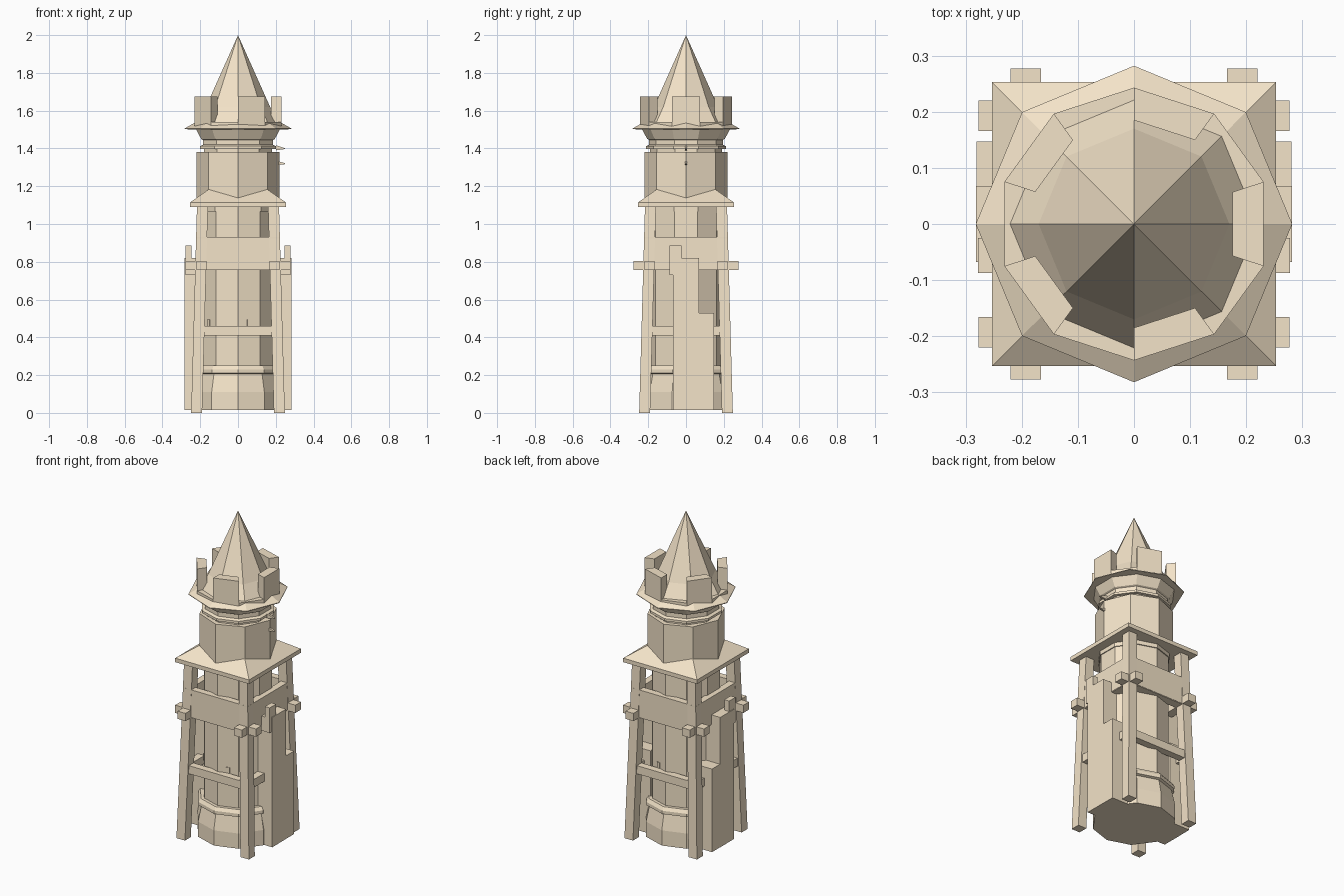
import bpy, bmesh
from math import cos, sin, pi, radians

if "Cube" in bpy.data.objects:
    bpy.data.objects.remove(bpy.data.objects["Cube"])

stone = bpy.data.materials.new("sandstone")
stone.diffuse_color = (0.9, 0.77, 0.58, 1)
stone.use_nodes = True
stone.node_tree.nodes["Principled BSDF"].inputs["Base Color"].default_value = stone.diffuse_color


def finish(name, bm):
    bmesh.ops.recalc_face_normals(bm, faces=bm.faces)
    me = bpy.data.meshes.new(name)
    bm.to_mesh(me)
    bm.free()
    me.materials.append(stone)
    ob = bpy.data.objects.new(name, me)
    bpy.context.collection.objects.link(ob)
    return ob


def loft(name, rings):
    """Capped solid through a list of equal-length vertex rings."""
    bm = bmesh.new()
    vs = [[bm.verts.new(p) for p in r] for r in rings]
    n = len(vs[0])
    for a, b in zip(vs, vs[1:]):
        for i in range(n):
            j = (i + 1) % n
            bm.faces.new((a[i], a[j], b[j], b[i]))
    bm.faces.new(vs[0][::-1])
    bm.faces.new(vs[-1])
    bmesh.ops.remove_doubles(bm, verts=bm.verts, dist=1e-4)
    return finish(name, bm)


def lathe(name, profile, n=8, phase=0.0):
    return loft(name, [[(r * cos(phase + 2 * pi * i / n), r * sin(phase + 2 * pi * i / n), z)
                        for i in range(n)] for r, z in profile])


def rect(cx, cy, hx, hy, z):
    return [(cx - hx, cy - hy, z), (cx + hx, cy - hy, z), (cx + hx, cy + hy, z), (cx - hx, cy + hy, z)]


def box(name, x0, x1, y0, y1, z0, z1):
    c = ((x0 + x1) / 2, (y0 + y1) / 2, (x1 - x0) / 2, (y1 - y0) / 2)
    return loft(name, [rect(*c, z0), rect(*c, z1)])


def four_sides(name, x0, x1, y0, y1, z0, z1):
    for k in range(4):
        box(f"{name}_{k + 1}", x0, x1, y0, y1, z0, z1).rotation_euler.z = k * pi / 2


# Ten-sided core with flared foot, moulding and top ring
TEN = (10, radians(18))
lathe("core", [(0.237, 0.016), (0.237, 0.11), (0.217, 0.205), (0.233, 0.21), (0.233, 0.23),
               (0.22, 0.25), (0.2, 0.25), (0.2, 1.065), (0.206, 1.065), (0.206, 1.12)], *TEN)

# Slot pegs on four faces of the core
for k in range(1, 5):
    box(f"core_peg_{k}", 0.18, 0.195, -0.011, 0.011, 0.455, 0.495).rotation_euler.z = radians(72 * k)

# Leaning corner posts
for sx in (-1, 1):
    for sy in (-1, 1):
        loft("corner_post", [rect(sx * 0.219, sy * 0.219, 0.029, 0.029, 0),
                             rect(sx * 0.188, sy * 0.188, 0.029, 0.029, 1.1)])

# Timber framing repeated on the four sides
four_sides("lower_rail", -0.19, 0.19, -0.228, -0.183, 0.41, 0.46)
four_sides("parapet_panel", -0.2, 0.222, -0.222, -0.18, 0.76, 0.93)
four_sides("cross_beam", -0.277, 0.277, -0.22, -0.166, 0.757, 0.805)

# Broken side walls, mirrored left and right
for s in (-1, 1):
    def wall(name, x0, x1, *rest):
        a, b = sorted((s * x0, s * x1))
        box(name, a, b, *rest)
    wall("side_wall", 0.1, 0.282, -0.068, 0.068, 0.016, 0.82)
    wall("side_wall_peak", 0.18, 0.278, -0.087, -0.025, 0.73, 0.82)
    wall("side_wall_tip", 0.245, 0.278, -0.087, -0.025, 0.81, 0.885)
    wall("side_wall_shoulder", 0.14, 0.281, 0.06, 0.147, 0.016, 0.53)

# Square hipped roof
loft("square_roof", [rect(0, 0, 0.253, 0.253, 1.09), rect(0, 0, 0.253, 0.253, 1.115),
                     rect(0, 0, 0.12, 0.12, 1.208)])

# Upper drum, neck mouldings and flared cornice
lathe("upper_drum", [(0.22, 1.1), (0.22, 1.38)])
lathe("neck", [(0.19, 1.37), (0.19, 1.397), (0.212, 1.397), (0.212, 1.412), (0.195, 1.42),
               (0.195, 1.445), (0.205, 1.45), (0.235, 1.505)], *TEN)
lathe("cornice", [(0.2, 1.50), (0.282, 1.502), (0.282, 1.506), (0.222, 1.54)])

# Low ten-sided parapet and its five merlons
lathe("low_parapet", [(0.243, 1.51), (0.243, 1.54)], *TEN)
for k in range(5):
    a, b = radians(72 * k - 18), radians(72 * k + 18)
    plan = [(r * cos(t), r * sin(t)) for r, t in ((0.185, a), (0.243, a), (0.243, b), (0.185, b))]
    loft(f"merlon_{k + 1}", [[(x, y, z) for x, y in plan] for z in (1.53, 1.675)])

# Spire with a slight kick at the eaves
lathe("spire", [(0.224, 1.535), (0.17, 1.62), (0.00001, 2.0)])

# Small hooks on the right of the drum
for k, z in enumerate((1.315, 1.395)):
    loft(f"drum_hook_{k + 1}", [[(0.2, y, z - 0.005), (0.25, y, z + 0.002), (0.25, y, z + 0.006),
                                 (0.2, y, z + 0.022)] for y in (-0.006, 0.006)])
